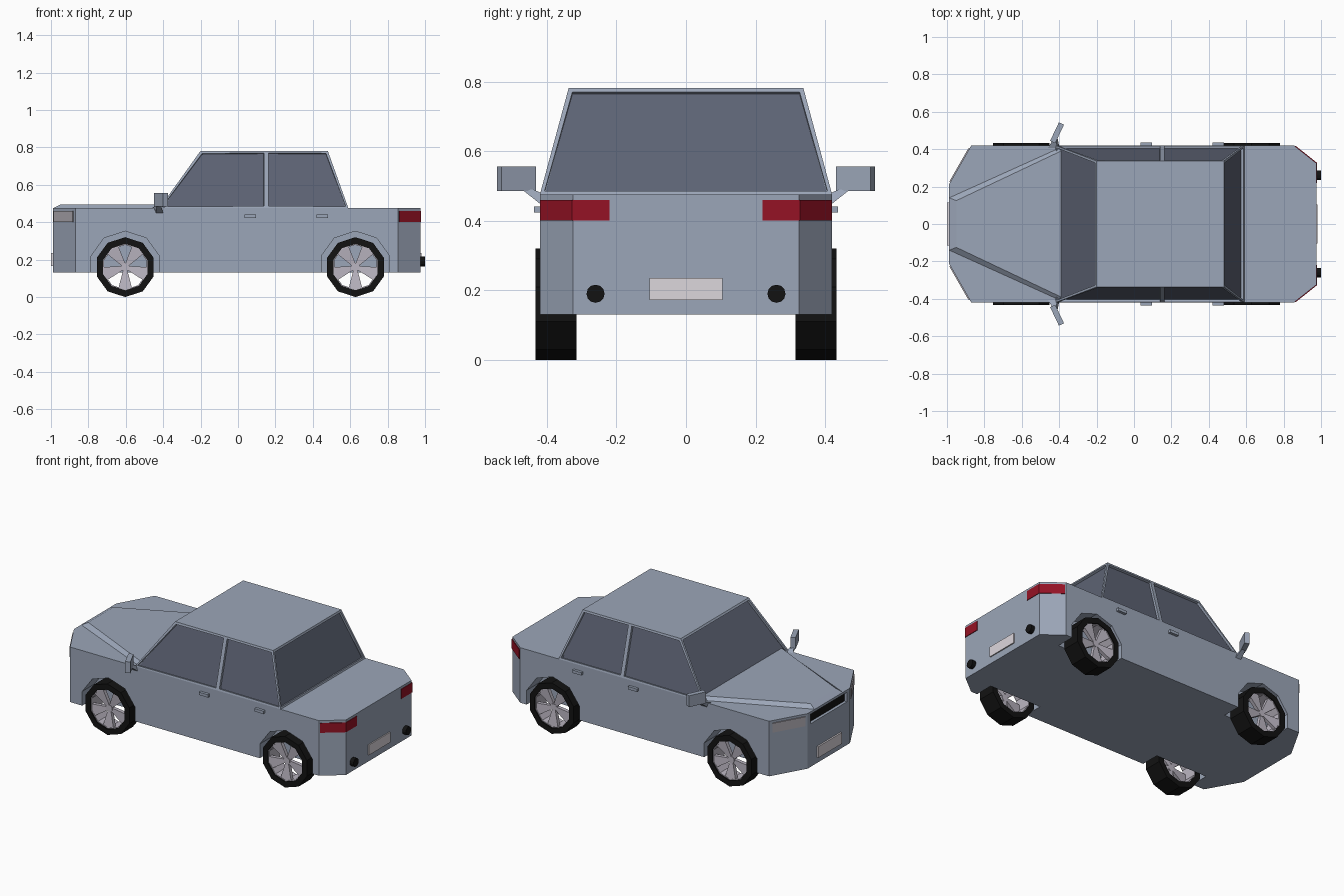
import bpy, bmesh, math
from mathutils import Vector

if "Cube" in bpy.data.objects:
    bpy.data.objects.remove(bpy.data.objects["Cube"])


def material(name, color):
    m = bpy.data.materials.new(name)
    m.diffuse_color = (*color, 1)
    m.use_nodes = True
    m.node_tree.nodes["Principled BSDF"].inputs["Base Color"].default_value = m.diffuse_color
    return m


PAINT = material("paint", (0.33, 0.38, 0.48))
GLASS = material("glass", (0.11, 0.125, 0.175))
BLACK = material("black", (0.006, 0.006, 0.006))
ALLOY = material("alloy", (0.50, 0.47, 0.54))
LAMP = material("lamp", (0.42, 0.40, 0.44))
RED = material("red", (0.30, 0.006, 0.018))
PLATE = material("plate_white", (0.72, 0.68, 0.72))


def finish(bm, name, *mats):
    bmesh.ops.recalc_face_normals(bm, faces=bm.faces)
    me = bpy.data.meshes.new(name)
    bm.to_mesh(me)
    bm.free()
    for m in mats:
        me.materials.append(m)
    ob = bpy.data.objects.new(name, me)
    bpy.context.collection.objects.link(ob)
    return ob


def loft(name, loops, mat, closed=False):
    """Skin matching point loops; cap the ends, or close into a ring."""
    bm = bmesh.new()
    rows = [[bm.verts.new(p) for p in loop] for loop in loops]
    pairs = list(zip(rows, rows[1:]))
    if closed:
        pairs.append((rows[-1], rows[0]))
    else:
        bm.faces.new(rows[0])
        bm.faces.new(rows[-1])
    n = len(rows[0])
    for a, b in pairs:
        for i in range(n):
            j = (i + 1) % n
            bm.faces.new((a[i], a[j], b[j], b[i]))
    return finish(bm, name, mat)


def prism(name, plan, z0, z1, mat):
    return loft(name, [[(x, y, z) for x, y in plan] for z in (z0, z1)], mat)


def slab(name, a, b, z0, z1, d0, d1, mat):
    """Upright panel along plan segment a-b, from offset d0 to d1 along its normal."""
    a, b = Vector(a), Vector(b)
    n = Vector((b.y - a.y, a.x - b.x)).normalized()
    return prism(name, [a + n * d0, b + n * d0, b + n * d1, a + n * d1], z0, z1, mat)


def circle(x, y, z, r, sides=10):
    """Polygon facing y with a corner at the top."""
    return [(x + r * math.sin(2 * math.pi * i / sides), y,
             z + r * math.cos(2 * math.pi * i / sides)) for i in range(sides)]


def cut(target, cutter):
    cutter.hide_render = True
    mod = target.modifiers.new("cut", "BOOLEAN")
    mod.object = cutter
    mod.operation = "DIFFERENCE"
    mod.solver = "EXACT"
    bpy.context.view_layer.objects.active = target
    bpy.ops.object.modifier_apply(modifier=mod.name)
    bpy.data.objects.remove(cutter)


# lower body with chamfered corners
half = [(-0.99, 0.21), (-0.87, 0.42), (0.855, 0.42), (0.975, 0.325)]
plan = half + [(x, -y) for x, y in reversed(half)]
body = prism("body", plan, 0.13, 0.475, PAINT)

# raised hood
loft("hood",
     [[(-0.988, -w0, 0.46), (-0.988, w0, 0.46), (-0.39, w1, 0.46), (-0.39, -w1, 0.46)]
      for w0, w1 in [(0.14, 0.41)]] +
     [[(-0.988, -0.14, 0.475), (-0.988, 0.14, 0.475), (-0.39, 0.41, 0.475), (-0.39, -0.41, 0.475)],
      [(-0.95, -0.125, 0.495), (-0.95, 0.125, 0.495), (-0.39, 0.39, 0.495), (-0.39, -0.39, 0.495)]],
     PAINT)

# cabin with recessed windows
bm = bmesh.new()
rows = {}
for s in (-1, 1):
    rows[s] = ([bm.verts.new((x, s * 0.42, 0.475)) for x in (-0.42, 0.15, 0.59)],
               [bm.verts.new((x, s * 0.337, 0.782)) for x in (-0.2, 0.15, 0.48)])
panes = []
for s in (-1, 1):
    lo, hi = rows[s]
    for i in (0, 1):
        panes.append(bm.faces.new((lo[i], lo[i + 1], hi[i + 1], hi[i])))
for i in (0, 2):
    panes.append(bm.faces.new((rows[-1][0][i], rows[1][0][i], rows[1][1][i], rows[-1][1][i])))
for k in (0, 1):
    bm.faces.new(rows[-1][k] + rows[1][k][::-1])
bmesh.ops.recalc_face_normals(bm, faces=bm.faces)
bmesh.ops.inset_individual(bm, faces=panes, thickness=0.017, depth=0)
for f in panes:
    f.material_index = 1
ext = bmesh.ops.inset_individual(bm, faces=panes, thickness=0.0005, depth=-0.014)
for f in ext["faces"]:
    f.material_index = 0
finish(bm, "cabin", PAINT, GLASS)

# grille and front plate
g0, g1 = (-0.99, 0.18), (-0.99, -0.18)
cut(body, slab("grille_cutter", g0, g1, 0.40, 0.46, 0.03, -0.03, PAINT))
slab("grille", g0, g1, 0.40, 0.46, -0.018, -0.032, BLACK)
slab("front_plate", (-0.99, 0.115), (-0.99, -0.115), 0.165, 0.235, 0.01, -0.01, PLATE)
slab("rear_plate", (0.975, 0.105), (0.975, -0.105), 0.172, 0.236, 0.01, -0.007, PLATE)

for s, side in ((-1, "right"), (1, "left")):
    # headlights recessed in the front chamfers
    a, b = Vector((-0.982, s * 0.224)), Vector((-0.88, s * 0.4025))
    cut(body, slab("lamp_cutter", a, b, 0.402, 0.46, 0.012, -0.012, PAINT))
    slab("headlight_" + side, a, b, 0.402, 0.46, -s * 0.006, s * 0.014, LAMP)

    # wraparound tail lights
    tail = [(0.863, 0.419), (0.979, 0.327), (0.979, 0.22),
            (0.965, 0.22), (0.965, 0.32), (0.857, 0.405)]
    prism("tail_light_" + side, [(x, s * y) for x, y in tail], 0.40, 0.46, RED)

    # exhaust pipes
    loft("exhaust_" + side,
         [[(x, s * 0.26 + p[0], p[2]) for p in circle(0, 0, 0.19, 0.026, 12)]
          for x in (0.96, 1.0)], BLACK)

    # door handles
    for x, door in ((0.035, "front"), (0.42, "rear")):
        prism("door_handle_%s_%s" % (door, side),
              [(x, s * 0.41), (x + 0.062, s * 0.41), (x + 0.062, s * 0.437), (x, s * 0.437)],
              0.423, 0.441, PAINT)

    # wing mirrors on slanted arms
    slab("mirror_" + side, (-0.435, s * 0.438), (-0.388, s * 0.537),
         0.485, 0.556, 0.015, -0.015, PAINT)
    loft("mirror_arm_" + side,
         [[(-0.46, s * 0.405, 0.475), (-0.41, s * 0.405, 0.475),
           (-0.40, s * 0.415, 0.445), (-0.44, s * 0.415, 0.445)],
          [(-0.44, s * 0.44, 0.49), (-0.415, s * 0.44, 0.49),
           (-0.41, s * 0.468, 0.487), (-0.435, s * 0.468, 0.487)]], PAINT)

    for cx, end in ((-0.603, "front"), (0.628, "rear")):
        tag = end + "_" + side
        cz = 0.16
        # wheel arch
        cut(body, loft("arch_cutter", [circle(cx, s * y, cz, 0.192) for y in (0.30, 0.5)], PAINT))
        # hollow tyre and rim
        loft("tyre_" + tag, [circle(cx, s * y, cz, r) for y, r in
             ((0.315, 0.16), (0.432, 0.16), (0.432, 0.124), (0.315, 0.124))], BLACK, True)
        loft("rim_" + tag, [circle(cx, s * y, cz, r) for y, r in
             ((0.32, 0.125), (0.425, 0.125), (0.425, 0.119), (0.32, 0.119))], ALLOY, True)
        # hub and five flared spokes
        loft("hub_" + tag, [circle(cx, s * y, cz, 0.022) for y in (0.39, 0.415)], ALLOY)
        for k in range(5):
            t = math.radians(-90 + 72 * k)
            u, v = Vector((math.cos(t), 0, math.sin(t))), Vector((-math.sin(t), 0, math.cos(t)))
            loops = []
            for r, w, y0, y1 in ((0.012, 0.010, 0.39, 0.412), (0.119, 0.038, 0.40, 0.424)):
                c = Vector((cx, 0, cz)) + u * r
                loops.append([c + v * q + Vector((0, s * y, 0)) for q, y in
                              ((-w, y0), (w, y0), (w, y1), (-w, y1))])
            loft("spoke_%s_%d" % (tag, k + 1), loops, ALLOY)
